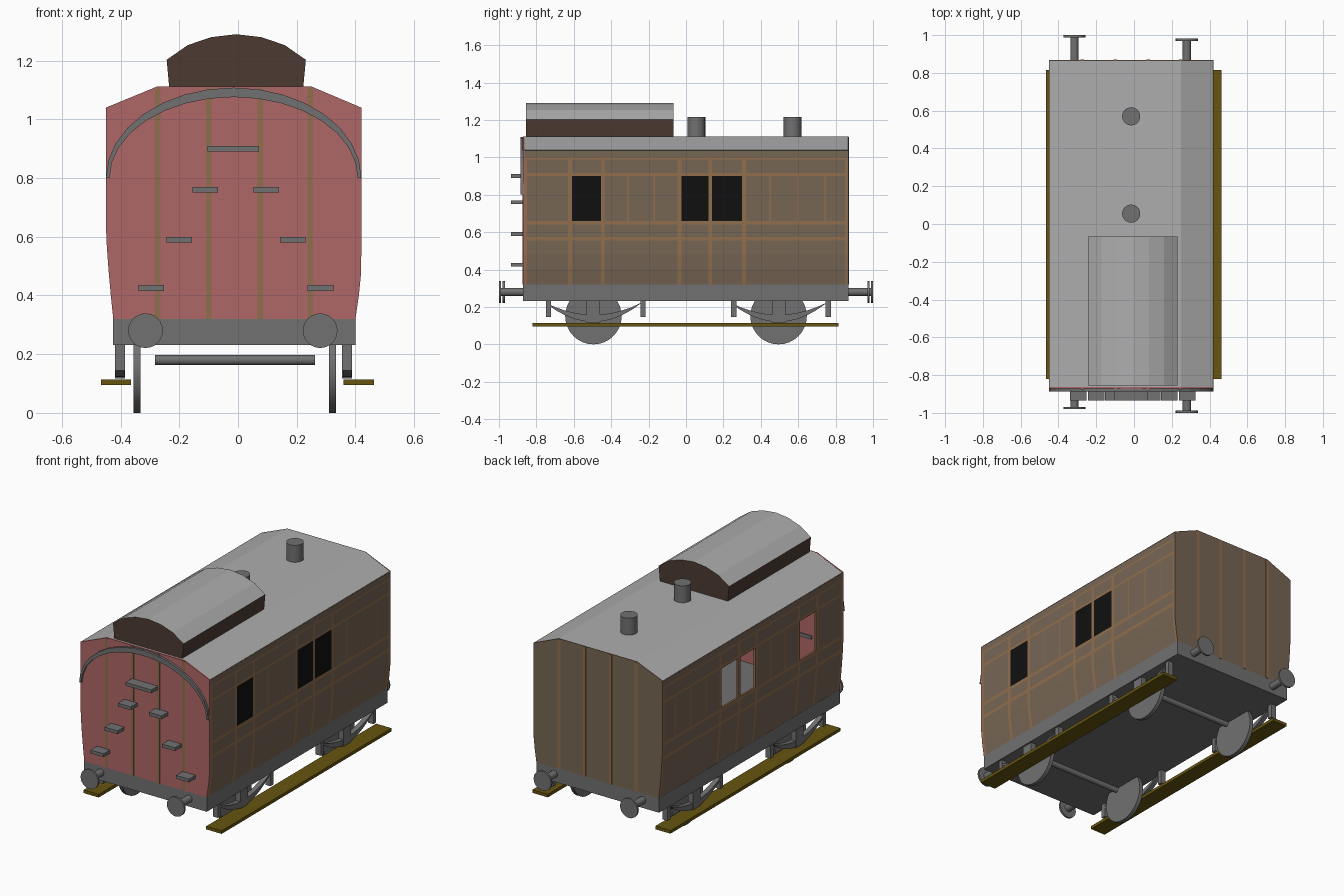
import bpy, bmesh, math
from mathutils import Matrix

if "Cube" in bpy.data.objects:
    bpy.data.objects.remove(bpy.data.objects["Cube"])


def material(name, r, g, b):
    m = bpy.data.materials.new(name)
    m.diffuse_color = (r, g, b, 1)
    m.use_nodes = True
    m.node_tree.nodes["Principled BSDF"].inputs["Base Color"].default_value = m.diffuse_color
    return m


GREY = material("dark grey", .165, .165, .165)
ROOF = material("roof grey", .42, .42, .42)
BROWN = material("panel brown", .185, .133, .088)
TRIM = material("trim tan", .28, .158, .075)
PINK = material("faded red", .43, .135, .135)
DARK = material("dark brown", .074, .042, .032)
OLIVE = material("olive brown", .135, .09, .005)
BLACK = material("black", .005, .005, .005)
CX = -.0125


def finish(name, bm, *mats, recalc=True):
    if recalc:
        bmesh.ops.recalc_face_normals(bm, faces=bm.faces[:])
    me = bpy.data.meshes.new(name)
    bm.to_mesh(me)
    bm.free()
    for m in mats:
        me.materials.append(m)
    ob = bpy.data.objects.new(name, me)
    bpy.context.collection.objects.link(ob)
    return ob


def box(name, x0, x1, y0, y1, z0, z1, mat):
    bm = bmesh.new()
    bmesh.ops.create_cube(bm, size=1)
    for v in bm.verts:
        v.co = (x1 if v.co.x > 0 else x0, y1 if v.co.y > 0 else y0, z1 if v.co.z > 0 else z0)
    return finish(name, bm, mat)


def prism(name, pts, axis, a, b, mat, *more):
    """Extrude a profile of (x, z) along y, or of (y, z) along x."""
    bm = bmesh.new()
    rings = [[bm.verts.new((u, t, v) if axis == 'y' else (t, u, v)) for u, v in pts] for t in (a, b)]
    n = len(pts)
    bm.faces.new(rings[0])
    bm.faces.new(rings[1][::-1])
    for i in range(n):
        j = (i + 1) % n
        bm.faces.new((rings[0][i], rings[1][i], rings[1][j], rings[0][j]))
    return finish(name, bm, mat, *more)


def cylinder(name, centre, r, length, axis, mat, seg=24):
    bm = bmesh.new()
    rot = {'x': Matrix.Rotation(math.pi / 2, 4, 'Y'), 'y': Matrix.Rotation(math.pi / 2, 4, 'X'),
           'z': Matrix.Identity(4)}[axis]
    bmesh.ops.create_cone(bm, cap_ends=True, segments=seg, radius1=r, radius2=r, depth=length,
                          matrix=Matrix.Translation(centre) @ rot)
    for f in bm.faces:
        f.smooth = len(f.verts) == 4
    ob = finish(name, bm, mat)
    for e in ob.data.edges:
        e.use_edge_sharp = False
    bpy.context.view_layer.objects.active = ob
    bpy.ops.object.select_all(action='DESELECT')
    ob.select_set(True)
    bpy.ops.object.shade_smooth_by_angle(angle=math.radians(35))
    return ob


def side_x(s, z):
    """Outer x of the body side, tucked in near the bottom."""
    if s < 0:
        return -.45 + .025 * max(0, (.64 - z) / .32) ** 1.4
    return .42 - .02 * max(0, (.49 - z) / .17) ** 1.4


# Body sides: a grid of panels, mouldings and windows
ZS = [.32, .40, .48, .555, .575, .64, .66, .90, .916, .988, 1.0, 1.04]
RAILS = [(.555, .575), (.64, .66), (.90, .916), (.988, 1.0)]
POSTS = [(-.864, -.85)] + [(c - .01, c + .01) for c in (-.62, -.445, -.035, .13, .31)] + [(.85, .864)]
SLATS = [(c - .004, c + .004) for c in (-.31, -.17, .45, .60, .745)]
WINDOWS = [(-.61, -.455), (-.025, .12), (.14, .30)]
YS = sorted({y for pair in POSTS + SLATS for y in pair})


def inside(v, spans):
    return any(a <= v <= b for a, b in spans)


for s, name in ((-1, "left_side"), (1, "right_side")):
    bm = bmesh.new()
    grid = [[bm.verts.new((side_x(s, z), y, z)) for z in ZS] for y in YS]
    for i in range(len(YS) - 1):
        for k in range(len(ZS) - 1):
            y, z = (YS[i] + YS[i + 1]) / 2, (ZS[k] + ZS[k + 1]) / 2
            middle = .66 < z < .90
            glass = middle and inside(y, WINDOWS)
            if glass and s < 0:
                continue
            quad = [grid[i][k], grid[i + 1][k], grid[i + 1][k + 1], grid[i][k + 1]]
            f = bm.faces.new(quad if s > 0 else quad[::-1])
            if glass:
                f.material_index = 2
            elif inside(z, RAILS) or (inside(y, POSTS) and z < 1) or (middle and inside(y, SLATS)):
                f.material_index = 1
    ob = finish(name, bm, BROWN, TRIM, BLACK, recalc=False)
    mod = ob.modifiers.new("thickness", 'SOLIDIFY')
    mod.thickness = .012
    mod.offset = -1

# End walls with vertical strips
outline = ([(side_x(-1, z), z) for z in ZS] + [(-.275, 1.112), (.25, 1.112)]
           + [(side_x(1, z), z) for z in reversed(ZS)])
prism("front_wall", outline, 'y', -.872, -.863, PINK)
prism("back_wall", outline, 'y', .863, .868, BROWN)
for x in (-.273, -.1, .076, .246):
    for end, y0, y1 in (("front", -.875, -.87), ("back", .866, .871)):
        box(end + "_strip", x - .009, x + .009, y0, y1, .32, 1.108, TRIM)

# Roof and ventilators
prism("roof", [(-.451, 1.038), (-.275, 1.112), (.25, 1.112), (.421, 1.038),
               (.40, 1.03), (.245, 1.097), (-.27, 1.097), (-.43, 1.03)], 'y', -.864, .865, ROOF)
for y in (.055, .57):
    cylinder("roof_vent", (-.015, y, 1.16), .048, .11, 'z', GREY)

# Raised lookout on the roof
half = [(.228, 1.105), (.237, 1.203), (.165, 1.253), (.085, 1.28)]
lookout = prism("roof_lookout", [(-.006 - x, z) for x, z in half] + [(-.006, 1.29)]
                + [(-.006 + x, z) for x, z in reversed(half)], 'y', -.855, -.067, DARK, ROOF)
for p in lookout.data.polygons:
    if p.normal.z > .4:
        p.material_index = 1

# Curved hood on the front end
N = 16
angles = [math.pi * i / N for i in range(N + 1)]
arch = [(CX - .015 * .15 - .435 * math.cos(a), .80 + .308 * math.sin(a)) for a in angles]
arch += [(CX - .015 * .15 - .423 * math.cos(a), .80 + .276 * math.sin(a)) for a in reversed(angles)]
prism("front_hood", arch, 'y', -.886, -.868, GREY)

# Climbing steps on the front end
for x, z, w in ((-.295, .425, .087), (.281, .425, .087), (-.2, .59, .087), (.186, .59, .087),
                (-.111, .76, .087), (.097, .76, .087), (-.016, .90, .175)):
    box("end_step", x - w / 2, x + w / 2, -.935, -.855, z - .01, z + .01, GREY)

# Underframe
box("underframe", -.426, .40, -.871, .868, .232, .32, GREY)

# Buffers
for x, y_front, y_back in ((-.315, -.98, 1.0), (.28, -1.0, .982)):
    for y, d in ((y_front, -1), (y_back, 1)):
        inner = d * .86
        cylinder("buffer_shank", (x, (inner + y - d * .006) / 2, .28), .022, abs(y - inner) - .008, 'y', GREY, 16)
        cylinder("buffer_head", (x, y - d * .006, .28), .059, .012, 'y', GREY)

# Wheels, axles, springs and hangers
for yc in (-.495, .495):
    for x in (-.344, .322):
        cylinder("wheel", (x, yc, .151), .151, .024, 'x', GREY, 32)
    cylinder("axle", (-.011, yc, .18), .017, .545, 'x', GREY, 16)
    for x in (-.402, .372):
        spans = [i / 5 - 1 for i in range(11)]
        spring = [(yc + .255 * t, .12 + .10 * t * t) for t in spans]
        spring += [(yc + .255 * t, .158 + .064 * t * t) for t in reversed(spans)]
        prism("leaf_spring", spring, 'x', x - .015, x + .015, GREY)
        box("axle_box", x - .017, x + .017, yc - .036, yc + .036, .118, .235, GREY)
        for d in (-.24, .265):
            box("spring_hanger", x - .017, x + .017, yc + d - .014, yc + d + .014, .145, .235, GREY)

# Footboards
box("left_footboard", -.466, -.364, -.82, .815, .095, .114, OLIVE)
box("right_footboard", .36, .464, -.82, .815, .095, .114, OLIVE)
